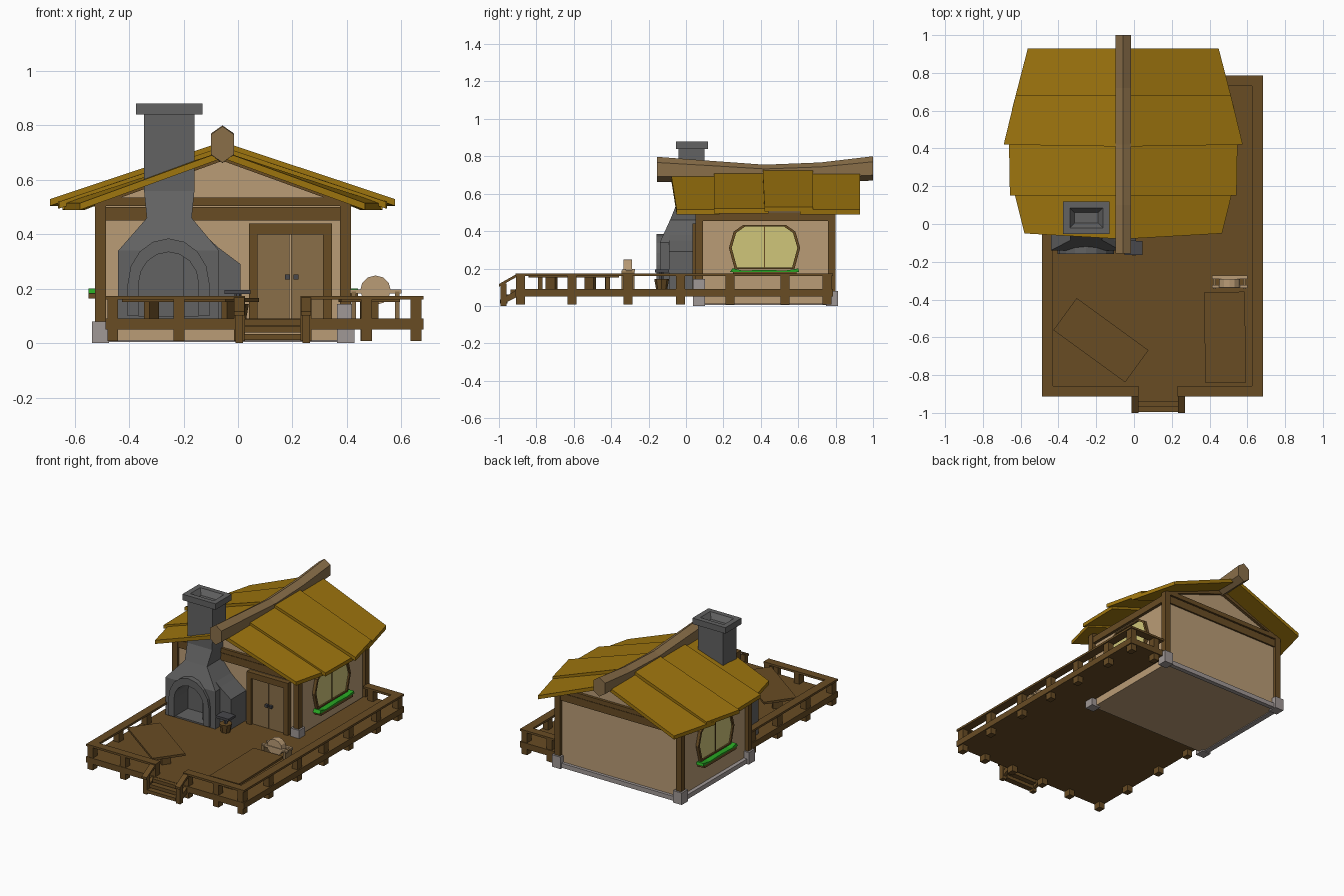
import bpy, bmesh, math
from mathutils import Matrix, Vector

old = bpy.data.objects.get("Cube")
if old:
    bpy.data.objects.remove(old)


def material(name, r, g, b):
    lin = [((c / 255 + 0.055) / 1.055) ** 2.4 for c in (r, g, b)] + [1]
    m = bpy.data.materials.new(name)
    m.use_nodes = True
    m.diffuse_color = lin
    m.node_tree.nodes["Principled BSDF"].inputs["Base Color"].default_value = lin
    return m


WOOD = material("dark wood", 104, 76, 36)
LIGHT = material("light wood", 138, 111, 73)
PLASTER = material("tan plaster", 186, 156, 118)
THATCH = material("ochre roof", 158, 117, 14)
STONE = material("chimney stone", 98, 98, 98)
FOOT = material("pale stone", 160, 152, 150)
GLASS = material("yellow glass", 208, 198, 122)
GREEN = material("leaf green", 40, 165, 35)
IRON = material("dark iron", 72, 72, 76)
RIDGE = -0.057


def loft(name, rings, mat):
    """Skin equal-length rings of points and cap both ends."""
    bm = bmesh.new()
    loops = [[bm.verts.new(p) for p in ring] for ring in rings]
    n = len(loops[0])
    for a, b in zip(loops, loops[1:]):
        for i in range(n):
            j = (i + 1) % n
            bm.faces.new((a[i], a[j], b[j], b[i]))
    bm.faces.new(loops[0])
    bm.faces.new(loops[-1])
    bmesh.ops.recalc_face_normals(bm, faces=bm.faces)
    me = bpy.data.meshes.new(name)
    bm.to_mesh(me)
    bm.free()
    me.materials.append(mat)
    ob = bpy.data.objects.new(name, me)
    bpy.context.collection.objects.link(ob)
    return ob


def rect(x0, x1, y0, y1, z):
    return [(x0, y0, z), (x1, y0, z), (x1, y1, z), (x0, y1, z)]


def box(name, mat, x0, x1, y0, y1, z0, z1):
    return loft(name, [rect(x0, x1, y0, y1, z0), rect(x0, x1, y0, y1, z1)], mat)


def prism_y(name, mat, pts, y0, y1):
    return loft(name, [[(x, y, z) for x, z in pts] for y in (y0, y1)], mat)


def prism_x(name, mat, pts, x0, x1):
    return loft(name, [[(x, y, z) for y, z in pts] for x in (x0, x1)], mat)


def cylinder(name, mat, x, y, z0, z1, r0, r1, n=8):
    ring = lambda r, z: [(x + r * math.cos(i * math.tau / n), y + r * math.sin(i * math.tau / n), z) for i in range(n)]
    return loft(name, [ring(r0, z0), ring(r1, z1)], mat)


# House body with gable ends
gable = [(-0.5, 0.01), (0.39, 0.01), (0.39, 0.515), (RIDGE, 0.69), (-0.5, 0.515)]
prism_y("house_walls", PLASTER, gable, 0.07, 0.78)

# Corner posts on stone footings
for sx, x in (("left", 0.395), ("right", -0.505)):
    for sy, y in (("front", 0.07), ("back", 0.78)):
        top = 0.145 if (sx, sy) == ("left", "front") else 0.08
        box(f"{sy}_{sx}_post", WOOD, x - 0.02, x + 0.02, y - 0.02, y + 0.02, 0.05, 0.53)
        box(f"{sy}_{sx}_footing", FOOT, x - 0.032, x + 0.032, y - 0.032, y + 0.032, 0, top)
box("back_foundation", FOOT, -0.5, 0.39, 0.77, 0.8, 0.005, 0.035)
box("right_foundation", FOOT, -0.525, -0.49, 0.08, 0.77, 0.005, 0.035)

# Wall beams and rafters under the roof
for side, y0, y1 in (("front", 0.052, 0.075), ("back", 0.775, 0.798)):
    box(f"{side}_upper_beam", WOOD, -0.49, 0.38, y0, y1, 0.505, 0.535)
    box(f"{side}_lower_beam", WOOD, -0.49, 0.38, y0 + 0.006, y1 - 0.006, 0.45, 0.5)
    for s in (-1, 1):
        rake = [(RIDGE, 0.70), (RIDGE + s * 0.47, 0.53), (RIDGE + s * 0.47, 0.5), (RIDGE, 0.67)]
        prism_y(f"{side}_rafter", WOOD, rake, y0, y1)
for x in (-0.505, 0.395):
    box("eave_beam", WOOD, x - 0.015, x + 0.015, 0.08, 0.77, 0.455, 0.5)

# Overlapping roof panels: (y, half width) at front and back edges, ridge and eave heights
panels = [(-0.08, -0.05, 0.523, 0.18, 0.58, 0.705, 0.515),
          (0.15, 0.15, 0.6, 0.44, 0.605, 0.722, 0.52),
          (0.41, 0.42, 0.633, 0.68, 0.57, 0.74, 0.53),
          (0.61, 0.61, 0.588, 0.93, 0.505, 0.722, 0.515)]
for s in (-1, 1):
    for ridge_y, y0, w0, y1, w1, top, eave in panels:
        base = [(RIDGE, ridge_y, top), (RIDGE + s * w0, y0, eave),
                (RIDGE + s * w1, y1, eave), (RIDGE, y1, top)]
        loft("roof_panel", [base, [(x, y, z - 0.025) for x, y, z in base]], THATCH)

# Sagging six-sided ridge log
log = []
for y, mid, half in ((-0.155, 0.73, 0.067), (0.1, 0.72, 0.058), (0.42, 0.705, 0.05),
                     (0.72, 0.714, 0.053), (1.0, 0.735, 0.065)):
    log.append([(RIDGE + 0.042 * a, y, mid + half * b)
                for a, b in ((0, 1), (1, 0.55), (1, -0.55), (0, -1), (-1, -0.55), (-1, 0.55))])
loft("ridge_log", log, LIGHT)

# Double door
box("door_frame_top", WOOD, 0.04, 0.345, 0.035, 0.075, 0.4, 0.44)
for x in (0.04, 0.313):
    box("door_jamb", WOOD, x, x + 0.032, 0.035, 0.075, 0.09, 0.42)
for x in (0.072, 0.195):
    box("door_leaf", LIGHT, x, x + 0.118, 0.052, 0.075, 0.09, 0.4)
for x in (0.182, 0.213):
    box("door_handle", IRON, x - 0.009, x + 0.009, 0.035, 0.055, 0.235, 0.253)

# Barrel windows with planters on both side walls
half_outline = [(0.155, -0.11), (0.185, 0), (0.16, 0.085), (0.11, 0.12)]
outline = half_outline + [(-a, b) for a, b in reversed(half_outline)]


def window_ring(x, k):
    return [(x, 0.42 + a * k, 0.31 + b * k) for a, b in outline]


for s, wall in ((1, 0.39), (-1, -0.5)):
    loft("window_pane", [window_ring(wall - s * 0.01, 0.97), window_ring(wall + s * 0.01, 0.97)], GLASS)
    for i in range(len(outline)):
        j = (i + 1) % len(outline)
        bar = []
        for a, b in (outline[i], outline[j]):
            bar.append([(wall + s * d, 0.42 + a * k, 0.31 + b * k)
                        for d, k in ((0, 0.95), (0.02, 0.95), (0.02, 1.03), (0, 1.03))])
        loft("window_frame", bar, WOOD)
    xs = sorted((wall, wall + s * 0.016))
    box("window_mullion", WOOD, *xs, 0.417, 0.423, 0.205, 0.425)
    xs = sorted((wall, wall + s * 0.05))
    box("planter_box", WOOD, *xs, 0.25, 0.59, 0.165, 0.182)
    leaves = [(0.235, 0.182), (0.605, 0.182), (0.6, 0.2), (0.53, 0.189), (0.42, 0.193), (0.3, 0.189), (0.25, 0.202)]
    prism_x("planter_leaves", GREEN, leaves, *xs)

# Fireplace body, flue and hollow cap
body = loft("fireplace", [rect(-0.44, -0.07, -0.14, 0.08, 0.08), rect(-0.44, -0.07, -0.14, 0.08, 0.34),
                          rect(-0.335, -0.17, -0.085, 0.09, 0.46), rect(-0.345, -0.16, -0.045, 0.1, 0.56),
                          rect(-0.345, -0.16, -0.04, 0.1, 0.84)], STONE)
loft("chimney_cap", [rect(-0.375, -0.13, -0.053, 0.118, 0.84), rect(-0.375, -0.13, -0.053, 0.118, 0.88),
                     rect(-0.34, -0.165, -0.02, 0.085, 0.88), rect(-0.315, -0.19, 0.005, 0.06, 0.845)], STONE)
wing = [(-0.2, 0.09), (-0.2, 0.44), (-0.16, 0.43), (-0.07, 0.35), (0.01, 0.29), (0.01, 0.09)]
prism_y("fireplace_wing", STONE, wing, -0.09, 0.08)


# Arched hearth opening
def arch(r, top):
    pts = [(-0.255 + r * math.cos(i * math.pi / 8), 0.22 + (top - 0.22) * math.sin(i * math.pi / 8)) for i in range(9)]
    return [(-0.255 + r, 0.1)] + pts + [(-0.255 - r, 0.1)]


cutter = prism_y("hearth_cutter", STONE, arch(0.11, 0.335), -0.2, -0.01)
cutter.hide_render = True
cut = body.modifiers.new("hearth", "BOOLEAN")
cut.operation, cut.solver, cut.object = "DIFFERENCE", "EXACT", cutter
bpy.context.view_layer.objects.active = body
bpy.ops.object.modifier_apply(modifier="hearth")
bpy.data.objects.remove(cutter)
inner, outer = arch(0.11, 0.335), arch(0.15, 0.385)
loft("hearth_surround", [[(p[0], y, p[1]) for p, y in ((a, -0.158), (b, -0.158), (b, -0.11), (a, -0.11))]
                         for a, b in zip(inner, outer)], STONE)

# Deck around the front and left side
box("front_deck", WOOD, -0.487, 0.682, -0.912, 0.06, 0.05, 0.09)
box("side_deck", WOOD, 0.4, 0.682, 0.06, 0.785, 0.05, 0.09)


def deck_post(x, y):
    box("railing_post", WOOD, x - 0.02, x + 0.02, y - 0.024, y + 0.024, 0.008, 0.165)


for x in (-0.46, -0.217, 0.005, 0.25, 0.472, 0.654):
    deck_post(x, -0.885)
for y in (-0.61, -0.31, -0.03, 0.235, 0.53, 0.755):
    deck_post(0.654, y)
    if y < 0:
        deck_post(-0.46, y)
deck_post(0.47, 0.755)
for name, ext in (("front_right", (-0.487, 0.025, -0.912, -0.857)), ("front_left", (0.23, 0.682, -0.912, -0.857)),
                  ("left", (0.625, 0.682, -0.912, 0.785)), ("right", (-0.487, -0.43, -0.912, 0.05)),
                  ("back", (0.415, 0.682, 0.73, 0.785))):
    box(name + "_handrail", WOOD, *ext, 0.16, 0.174)

# Steps with sloping handrails
for i in range(3):
    box("step", WOOD, 0.022, 0.232, -0.995 + i * 0.028, -0.955 + i * 0.028, 0.012 + i * 0.027, 0.034 + i * 0.027)
for x in (-0.014, 0.232):
    prism_x("step_handrail", WOOD, [(-0.9, 0.174), (-1, 0.117), (-1, 0.102), (-0.9, 0.158)], x, x + 0.037)
    box("step_post", WOOD, x + 0.004, x + 0.033, -0.992, -0.96, 0, 0.12)
    prism_x("step_stringer", WOOD, [(-0.9, 0.09), (-0.98, 0.04), (-0.98, 0.01), (-0.9, 0.05)], x + 0.008, x + 0.029)


# Two tables on the deck
def table(x, y, w, d, angle):
    parts = [box("table_top", WOOD, -w, w, -d, d, 0.152, 0.167)]
    for s in (-1, 1):
        parts.append(box("table_leg", WOOD, s * w * 0.75 - 0.012, s * w * 0.75 + 0.012, -0.03, 0.03, 0.09, 0.155))
    for p in parts:
        p.data.transform(Matrix.Translation((x, y, 0)) @ Matrix.Rotation(math.radians(angle), 4, "Z"))


table(-0.175, -0.615, 0.235, 0.105, -36)
table(0.482, -0.6, 0.24, 0.108, 91)

# Small round-backed seat behind the left table
for x in (0.425, 0.585):
    box("seat_leg", LIGHT, x - 0.008, x + 0.008, -0.345, -0.275, 0.09, 0.19)
for y in (-0.34, -0.29):
    box("seat_rail", PLASTER, 0.412, 0.6, y, y + 0.018, 0.183, 0.198)
disc = [(0.505 + 0.056 * math.cos(i * math.tau / 12), 0.195 + 0.054 * math.sin(i * math.tau / 12)) for i in range(12)]
prism_y("seat_back", PLASTER, disc, -0.335, -0.29)

# Bucket and iron tray beside the fireplace
cylinder("bucket", WOOD, 0.0, -0.13, 0.09, 0.145, 0.03, 0.04)
cylinder("tray_stem", IRON, 0.0, -0.13, 0.14, 0.185, 0.012, 0.012, 6)
box("iron_tray", IRON, -0.05, 0.045, -0.165, -0.09, 0.18, 0.196)
